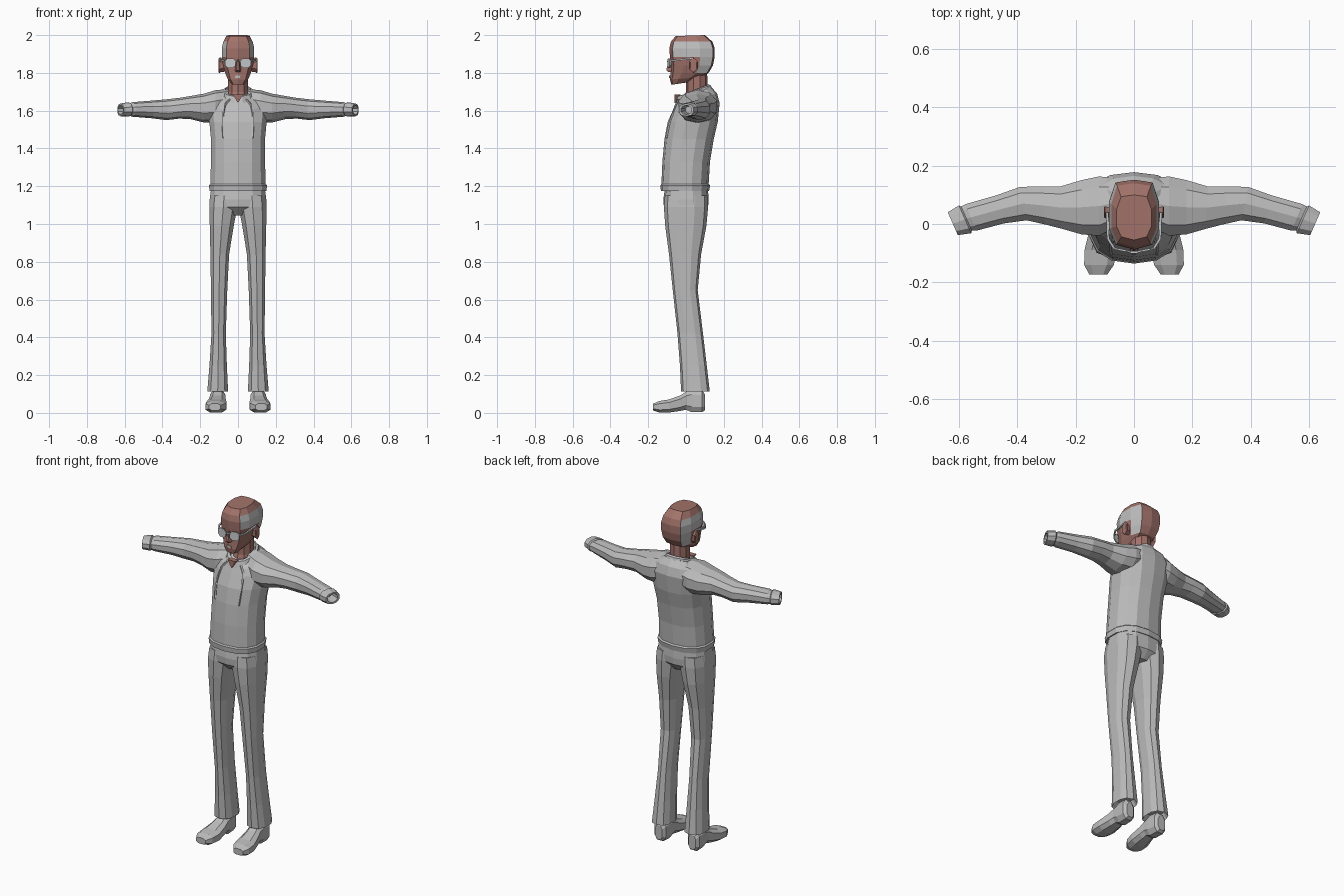
import bpy, bmesh, math
from mathutils import Vector
from mathutils.bvhtree import BVHTree

cube = bpy.data.objects.get("Cube")
if cube:
    bpy.data.objects.remove(cube)


def material(name, colour):
    m = bpy.data.materials.new(name)
    m.use_nodes = True
    m.diffuse_color = (*colour, 1)
    m.node_tree.nodes["Principled BSDF"].inputs["Base Color"].default_value = (*colour, 1)
    return m


CLOTH = material("grey cloth", (0.5, 0.5, 0.5))
SKIN = material("reddish skin", (0.36, 0.17, 0.145))
HAIR = material("grey hair", (0.52, 0.52, 0.52))
LENS = material("pale lens", (0.58, 0.6, 0.62))


def oval(n, power=2.0):
    """Unit superellipse with a flat side towards each axis."""
    pts = []
    for i in range(n):
        a = 2 * math.pi * (i + 0.5) / n
        c, s = math.cos(a), math.sin(a)
        pts.append((math.copysign(abs(c) ** (2 / power), c),
                    math.copysign(abs(s) ** (2 / power), s)))
    return pts


def loft(name, rings, mats):
    """Skin a list of equal-length rings and close both ends."""
    bm = bmesh.new()
    rows = [[bm.verts.new(p) for p in r] for r in rings]
    n = len(rows[0])
    for a, b in zip(rows, rows[1:]):
        for i in range(n):
            j = (i + 1) % n
            bm.faces.new((a[i], a[j], b[j], b[i]))
    bm.faces.new(rows[0][::-1])
    bm.faces.new(rows[-1])
    bmesh.ops.recalc_face_normals(bm, faces=bm.faces)
    mesh = bpy.data.meshes.new(name)
    bm.to_mesh(mesh)
    bm.free()
    for m in mats:
        mesh.materials.append(m)
    ob = bpy.data.objects.new(name, mesh)
    bpy.context.collection.objects.link(ob)
    return ob


def pair(name, rings, mats):
    """Build a part on the left and its mirror on the right."""
    loft("left_" + name, rings, mats)
    loft("right_" + name, [[(-x, y, z) for x, y, z in r] for r in rings], mats)


def upright(shape, x0, x1, y0, y1, z_front, z_back=None):
    """Horizontal ring, tilted when its front and back heights differ."""
    z_back = z_front if z_back is None else z_back
    return [((x0 + x1) / 2 + u * (x1 - x0) / 2, (y0 + y1) / 2 + v * (y1 - y0) / 2,
             z_front + (z_back - z_front) * (v + 1) / 2) for u, v in shape]


def tube(path, radius, n=4):
    """Rings of a thin rod along a path."""
    path = [Vector(p) for p in path]
    out = []
    for i, p in enumerate(path):
        d = path[min(i + 1, len(path) - 1)] - path[max(i - 1, 0)]
        q = d.to_track_quat('Z', 'Y')
        out.append([tuple(p + q @ Vector((u * radius, v * radius, 0))) for u, v in oval(n)])
    return out


# Sweatshirt body with a hem band
body = oval(14, 2.4)
torso = loft("sweatshirt", [upright(body, -w, w, f, b, zf, zb) for zf, zb, w, f, b in (
    (1.175, 1.175, .154, -.133, .122), (1.205, 1.205, .157, -.136, .128),
    (1.212, 1.212, .15, -.13, .12), (1.33, 1.33, .146, -.125, .127),
    (1.45, 1.45, .146, -.114, .147), (1.54, 1.54, .155, -.097, .168),
    (1.61, 1.64, .165, -.066, .178), (1.645, 1.69, .14, -.05, .165),
    (1.665, 1.725, .085, -.036, .135))], [CLOTH])

# Collar, flared open around the neck
loft("collar", [upright(oval(12), -w, w, f, b, zf, zb) for zf, zb, w, f, b in (
    (1.64, 1.69, .1, -.058, .15), (1.675, 1.735, .082, -.045, .135),
    (1.68, 1.74, .068, -.028, .122), (1.655, 1.71, .062, -.02, .115))], [CLOTH])

# Skin showing in the neckline notch
loft("neckline", [[(x, y, z) for x, z in ((-.026, 1.685), (0, 1.64), (.026, 1.685))]
                  for y in (-.061, -.03)], [SKIN])

# Sleeves with cuffs and hollow ends
sleeve = []
for x, y0, y1, z0, z1, skew in (
        (.05, -.01, .16, 1.56, 1.715, 0), (.12, -.045, .168, 1.535, 1.708, 0),
        (.18, -.04, .155, 1.537, 1.69, 0), (.25, -.02, .132, 1.555, 1.678, .05),
        (.31, -.005, .132, 1.558, 1.668, .1), (.38, .01, .13, 1.55, 1.66, .2),
        (.46, .0, .1, 1.56, 1.653, .3), (.56, -.025, .07, 1.568, 1.645, .42),
        (.575, -.025, .062, 1.573, 1.638, .44), (.58, -.034, .066, 1.568, 1.645, .44),
        (.622, -.04, .042, 1.57, 1.638, .44), (.622, -.028, .03, 1.58, 1.628, .44),
        (.57, -.005, .05, 1.585, 1.625, .44)):
    sleeve.append([(x + skew * v * (y1 - y0) / 2, (y0 + y1) / 2 + v * (y1 - y0) / 2,
                    (z0 + z1) / 2 + w * (z1 - z0) / 2) for v, w in oval(10, 2.2)])
pair("sleeve", sleeve, [CLOTH])

# Drawstrings laid on the chest surface
tree = BVHTree.FromPolygons([v.co for v in torso.data.vertices],
                            [p.vertices for p in torso.data.polygons])
cord = []
for x, z in ((.045, 1.66), (.07, 1.63), (.08, 1.58), (.08, 1.52), (.077, 1.455)):
    hit = tree.ray_cast(Vector((x, -1, z)), Vector((0, 1, 0)))[0]
    cord.append((x, (hit.y if hit else -.045) - .004, z))
pair("drawstring", tube(cord, .006), [CLOTH])

# Trousers: pelvis and two flared legs
loft("trouser_seat", [upright(oval(14, 2.6), -w, w, f, b, z) for z, w, f, b in (
    (1.045, .1, -.07, .08), (1.09, .154, -.117, .117), (1.13, .153, -.12, .12),
    (1.2, .143, -.11, .115))], [CLOTH])
pair("trouser_leg", [upright(oval(10, 2.5), *r) for r in (
    (.065, .15, .0, .1, .15), (.05, .165, -.026, .126, .112), (.057, .153, -.032, .11, .25),
    (.063, .142, -.045, .09, .42), (.055, .145, -.07, .062, .65),
    (.045, .148, -.09, .08, .84), (.02, .152, -.11, .108, .99),
    (.0, .155, -.117, .117, 1.09), (.0, .148, -.112, .115, 1.15))], [CLOTH])

# Shoes, lofted heel to toe and turned out slightly
shoe = []
for y, x0, x1, z0, z1 in ((.1, .085, .135, .012, .1), (.085, .07, .15, .0, .125),
                          (.03, .065, .15, .0, .13), (.0, .065, .15, .014, .115),
                          (-.03, .062, .158, .008, .095), (-.09, .057, .173, .0, .073),
                          (-.14, .066, .174, .0, .065), (-.174, .09, .155, .012, .05)):
    shoe.append([((x0 + x1) / 2 + u * (x1 - x0) / 2, y, (z0 + z1) / 2 + v * (z1 - z0) / 2)
                 for u, v in oval(8, 2.8)])
pair("shoe", shoe, [CLOTH])

# Neck
loft("neck", [upright(oval(10), -w, w, f, b, z) for z, w, f, b in (
    (1.64, .062, -.02, .115), (1.7, .055, .0, .115), (1.8, .055, .0, .112))], [SKIN])

# Head with a bald crown; side faces above the ears are hair
half = [(0, -1), (.72, -.86), (1, -.4), (1, .35), (.74, .92), (0, 1)]
skull = half + [(-x, y) for x, y in half[-2:0:-1]]
head = loft("head", [upright(skull, -w, w, f, b, zf, zb) for zf, zb, w, f, b in (
    (1.737, 1.75, .034, -.078, .01), (1.765, 1.775, .055, -.085, .07),
    (1.8, 1.8, .068, -.082, .12), (1.84, 1.84, .08, -.08, .143),
    (1.885, 1.885, .086, -.085, .152), (1.93, 1.93, .086, -.088, .152),
    (1.965, 1.965, .078, -.08, .14), (1.995, 2.0, .06, -.055, .1))], [SKIN, HAIR])
for p in head.data.polygons:
    c = p.center
    if abs(c.x) > .05 and c.z < 1.96 and c.z > (1.81 if c.y > .06 else 1.88):
        p.material_index = 1

# Nose wedge
loft("nose", [upright(((-1, 1), (-.4, -1), (.4, -1), (1, 1)), -w, w, f, -.07, z)
              for z, w, f in ((1.805, .016, -.094), (1.815, .018, -.105),
                              (1.87, .008, -.088))], [SKIN])

# Mouth patch
loft("mouth", [upright(oval(6), -w, w, -.09, -.08, z)
               for z, w in ((1.772, .02), (1.785, .014))], [HAIR])

# Ears
pair("ear", [[(x, .04 + u * s * .024, 1.84 + v * s * .042) for u, v in oval(6)]
             for x, s in ((.07, .8), (.09, .85), (.1, 1), (.103, .8))], [SKIN])

# Glasses: lenses, temples and bridge
pair("lens", [[(.041 + u * .03, y + .012 * (u + 1) / 2, 1.852 + v * .027)
               for u, v in oval(8, 2.6)] for y in (-.099, -.092)], [LENS])
pair("glasses_temple", tube(((.068, -.084, 1.862), (.089, -.05, 1.868),
                             (.092, .04, 1.878)), .006), [LENS])
loft("glasses_bridge", tube(((-.016, -.097, 1.86), (.016, -.097, 1.86)), .005), [LENS])
